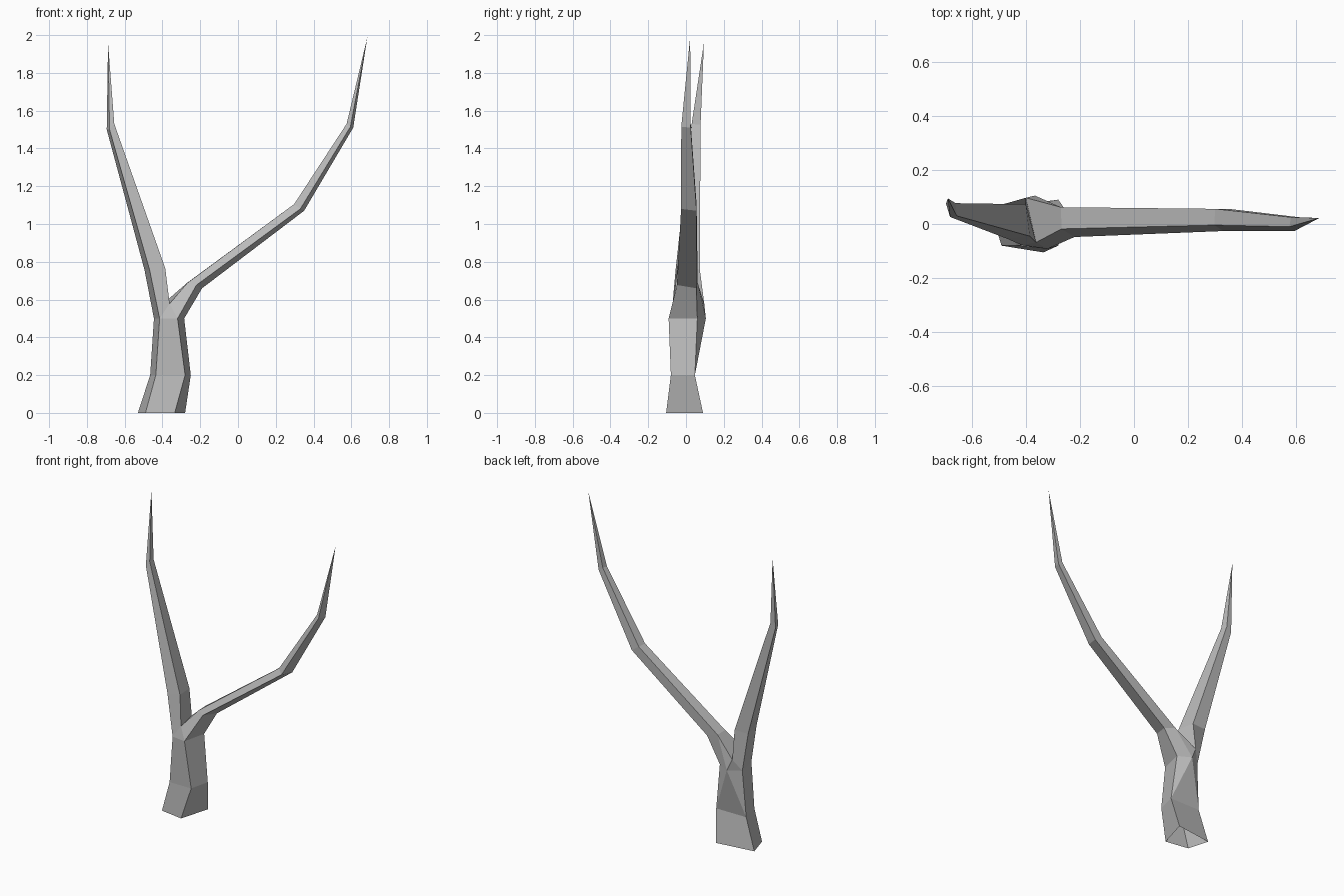
import bpy
import bmesh

default_cube = bpy.data.objects.get("Cube")
if default_cube:
    bpy.data.objects.remove(default_cube, do_unlink=True)

bark = bpy.data.materials.new("grey_bark")
bark.use_nodes = True
bark_colour = (0.5, 0.5, 0.5, 1)
bark.diffuse_color = bark_colour
bark.node_tree.nodes["Principled BSDF"].inputs["Base Color"].default_value = bark_colour

bm = bmesh.new()


def flat_ring(height, *points):
    """Level cross-section of the trunk."""
    return [bm.verts.new((x, y, height)) for x, y in points]


def tilted_ring(*points):
    """Slanted cross-section of a branch."""
    return [bm.verts.new(point) for point in points]


def face(*corners):
    bm.faces.new(corners)


def bridge(lower, upper):
    """Join two cross-sections that have the same number of corners."""
    count = len(lower)
    for i in range(count):
        j = (i + 1) % count
        face(lower[i], lower[j], upper[j], upper[i])


def grow_branch(rings, tip_position):
    """Skin a chain of cross-sections and close it in a sharp tip."""
    for lower, upper in zip(rings, rings[1:]):
        bridge(lower, upper)
    tip = bm.verts.new(tip_position)
    last = rings[-1]
    for i, corner in enumerate(last):
        face(corner, last[(i + 1) % len(last)], tip)


# Trunk: corners run front right, front left, back left, back right
foot = flat_ring(0, (-.49, -.08), (-.335, -.105), (-.28, .09), (-.53, .057))
waist = flat_ring(.2, (-.435, -.08), (-.28, -.08), (-.25, .047), (-.465, .047))
neck = flat_ring(.5, (-.415, -.078), (-.32, -.092), (-.285, .06), (-.445, .058))
bridge(foot, waist)
for i in (0, 1, 3):
    j = (i + 1) % len(waist)
    face(waist[i], waist[j], neck[j], neck[i])

# Knot on the back of the trunk, which splits the back into triangles
knot = bm.verts.new((-.366, .105, .5))
face(waist[2], neck[2], knot)
face(waist[2], knot, waist[3])
face(waist[3], knot, neck[3])

# Crotch edge between the two branches
crotch_front = bm.verts.new((-.362, -.068, .578))
crotch_back = bm.verts.new((-.4, .097, .575))

# Upright branch: outer front, inner front, inner back, outer back
upright_base = [neck[0], crotch_front, crotch_back, neck[3]]
upright_elbow = tilted_ring((-.468, -.055, .757), (-.385, -.045, .765),
                            (-.4, .073, .76), (-.495, .07, .757))
upright_top = tilted_ring((-.68, .026, 1.5), (-.655, .03, 1.53),
                          (-.66, .077, 1.525), (-.695, .075, 1.5))
grow_branch([upright_base, upright_elbow, upright_top], (-.688, .095, 1.96))

# Spreading branch: lower front, lower back, upper back, upper front
spread_base = tilted_ring((-.22, -.048, .677), (-.19, .055, .66),
                          (-.27, .062, .688), (-.268, -.018, .688))
spread_middle = tilted_ring((.33, -.026, 1.08), (.35, .056, 1.07),
                            (.3, .056, 1.105), (.297, -.004, 1.105))
spread_top = tilted_ring((.595, -.025, 1.515), (.61, .025, 1.51),
                         (.58, .025, 1.53), (.575, -.01, 1.53))
grow_branch([spread_base, spread_middle, spread_top], (.685, .022, 1.99))

# Junction faces around the fork
lower_front, lower_back, upper_back, upper_front = spread_base
face(neck[0], neck[1], crotch_front)
face(neck[1], lower_front, upper_front, crotch_front)
face(neck[1], neck[2], lower_back, lower_front)
face(neck[2], knot, upper_back, lower_back)
face(knot, crotch_back, upper_back)
face(crotch_front, upper_front, upper_back, crotch_back)
face(knot, neck[3], crotch_back)

bmesh.ops.recalc_face_normals(bm, faces=bm.faces)
mesh = bpy.data.meshes.new("forked_trunk")
bm.to_mesh(mesh)
bm.free()
mesh.materials.append(bark)
tree = bpy.data.objects.new("forked_trunk", mesh)
bpy.context.collection.objects.link(tree)
